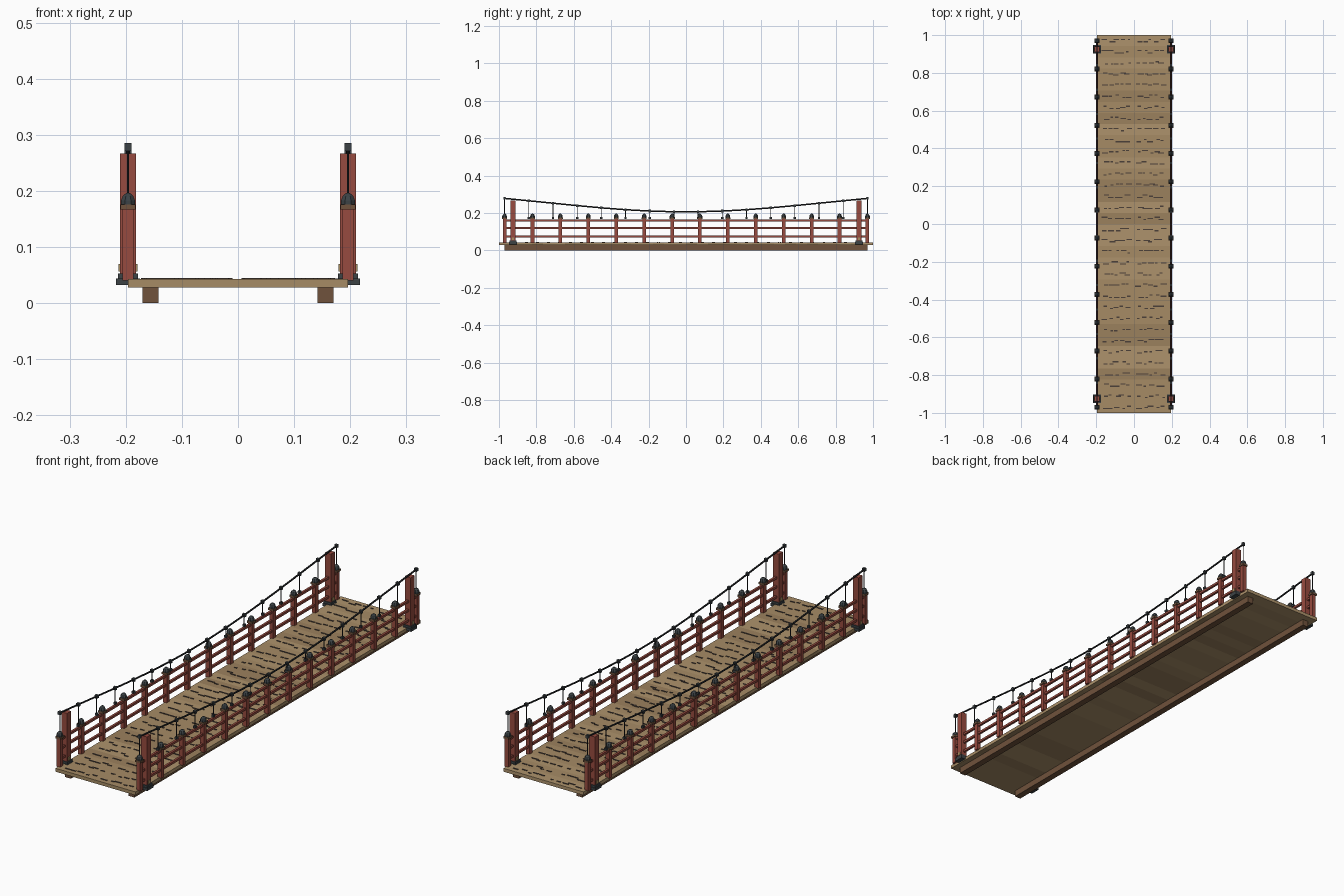
import bpy, bmesh, math, random
from mathutils import Matrix, Vector

if "Cube" in bpy.data.objects:
    bpy.data.objects.remove(bpy.data.objects["Cube"])

random.seed(4)


def material(name, rgb):
    m = bpy.data.materials.new(name)
    m.diffuse_color = (*rgb, 1)
    m.use_nodes = True
    m.node_tree.nodes["Principled BSDF"].inputs["Base Color"].default_value = m.diffuse_color
    return m


WOODS = [material("plank_a", (0.38, 0.26, 0.13)), material("plank_b", (0.33, 0.22, 0.11)),
         material("plank_c", (0.42, 0.29, 0.15))]
BEAM = material("beam_wood", (0.16, 0.085, 0.045))
RED = material("red_paint", (0.31, 0.07, 0.05))
IRON = material("dark_iron", (0.045, 0.055, 0.06))
ROPE = material("cable", (0.02, 0.022, 0.025))
TAN = material("tan_peg", (0.40, 0.28, 0.12))
NAIL = material("grain_mark", (0.07, 0.05, 0.04))


def box(bm, c, s):
    bmesh.ops.create_cube(bm, size=1, matrix=Matrix.Translation(c) @ Matrix.Diagonal((*s, 1)))


def cone(bm, c, r1, r2, h, n=8, rot=None):
    m = Matrix.Translation(c) @ (rot or Matrix.Rotation(math.pi / n, 4, 'Z'))
    bmesh.ops.create_cone(bm, cap_ends=True, segments=n, radius1=r1, radius2=r2, depth=h, matrix=m)


def rod(bm, a, b, r, n=6):
    a, b = Vector(a), Vector(b)
    cone(bm, (a + b) / 2, r, r, (b - a).length, n, (b - a).to_track_quat('Z', 'Y').to_matrix().to_4x4())


def finish(bm, name, mat):
    me = bpy.data.meshes.new(name)
    bm.to_mesh(me)
    bm.free()
    me.materials.append(mat)
    ob = bpy.data.objects.new(name, me)
    bpy.context.collection.objects.link(ob)
    return ob


X = 0.196
SIDES = (-X, X)

# deck planks, in three wood tones
N = 34
step = 2 / N
decks = [bmesh.new() for _ in WOODS]
marks = bmesh.new()
for i in range(N):
    y = -1 + (i + 0.5) * step
    box(decks[random.randrange(3)], (0, y, 0.0355), (0.392, step, 0.015))
    # short dark marks in a row on each plank
    for side in (-1, 1):
        for k in range(5):
            x = side * (0.03 + 0.03 * k + random.uniform(-0.008, 0.008))
            box(marks, (x, y + random.choice((-0.006, 0, 0.006)), 0.0437),
                (random.uniform(0.012, 0.034), 0.006, 0.003))
for i, bm in enumerate(decks):
    finish(bm, f"deck_planks_{i + 1}", WOODS[i])
finish(marks, "plank_marks", NAIL)

# long support beams
bm = bmesh.new()
for s in (-1, 1):
    box(bm, (s * 0.156, 0, 0.014), (0.029, 1.94, 0.028))
finish(bm, "support_beams", BEAM)

# railing posts with collars and domed caps
posts, collars, caps = bmesh.new(), bmesh.new(), bmesh.new()
for x in SIDES:
    for i in range(14):
        y = -0.97 + i * 1.94 / 13
        box(posts, (x, y, 0.105), (0.019, 0.019, 0.13))
        box(collars, (x, y, 0.171), (0.026, 0.026, 0.009))
        cone(caps, (x, y, 0.179), 0.0135, 0.0135, 0.008)
        cone(caps, (x, y, 0.187), 0.0135, 0.010, 0.008)
        cone(caps, (x, y, 0.1935), 0.010, 0.004, 0.005)
finish(posts, "railing_posts", RED)
finish(collars, "post_collars", BEAM)
finish(caps, "post_caps", IRON)

# horizontal rails
bm = bmesh.new()
for x in SIDES:
    for z in (0.075, 0.120, 0.160):
        box(bm, (x, 0, z), (0.010, 1.94, 0.010))
finish(bm, "rails", RED)

# tall end posts with iron shoes and side pegs
tall, shoes, pegs = bmesh.new(), bmesh.new(), bmesh.new()
for x in SIDES:
    for y in (-0.925, 0.925):
        box(tall, (x, y, 0.153), (0.028, 0.028, 0.228))
        box(shoes, (x, y, 0.038), (0.043, 0.043, 0.012))
        box(shoes, (x, y, 0.048), (0.036, 0.036, 0.010))
        box(pegs, (x, y, 0.063), (0.034, 0.012, 0.014))
finish(tall, "end_posts", RED)
finish(shoes, "post_shoes", IRON)
finish(pegs, "post_pegs", TAN)


# sagging cables with clamps and hangers
def sag(y):
    return 0.206 + 0.072 * (1 - math.cos(math.pi * y / 0.97)) / 2 * 0.35 + 0.072 * 0.65 * (y / 0.97) ** 2


cable, clamps, hangers = bmesh.new(), bmesh.new(), bmesh.new()
for x in SIDES:
    ys = [-0.97 + i * 1.94 / 15 for i in range(16)]
    for i, y in enumerate(ys):
        z = sag(y)
        if i:
            rod(cable, (x, ys[i - 1], sag(ys[i - 1])), (x, y, z), 0.004)
        box(clamps, (x, y, z), (0.012, 0.012, 0.014))
        rod(hangers, (x, y, z), (x, y, 0.172), 0.002)
        box(clamps, (x, y, 0.173), (0.010, 0.012, 0.010))
finish(cable, "cables", ROPE)
finish(clamps, "cable_clamps", IRON)
finish(hangers, "cable_hangers", ROPE)
